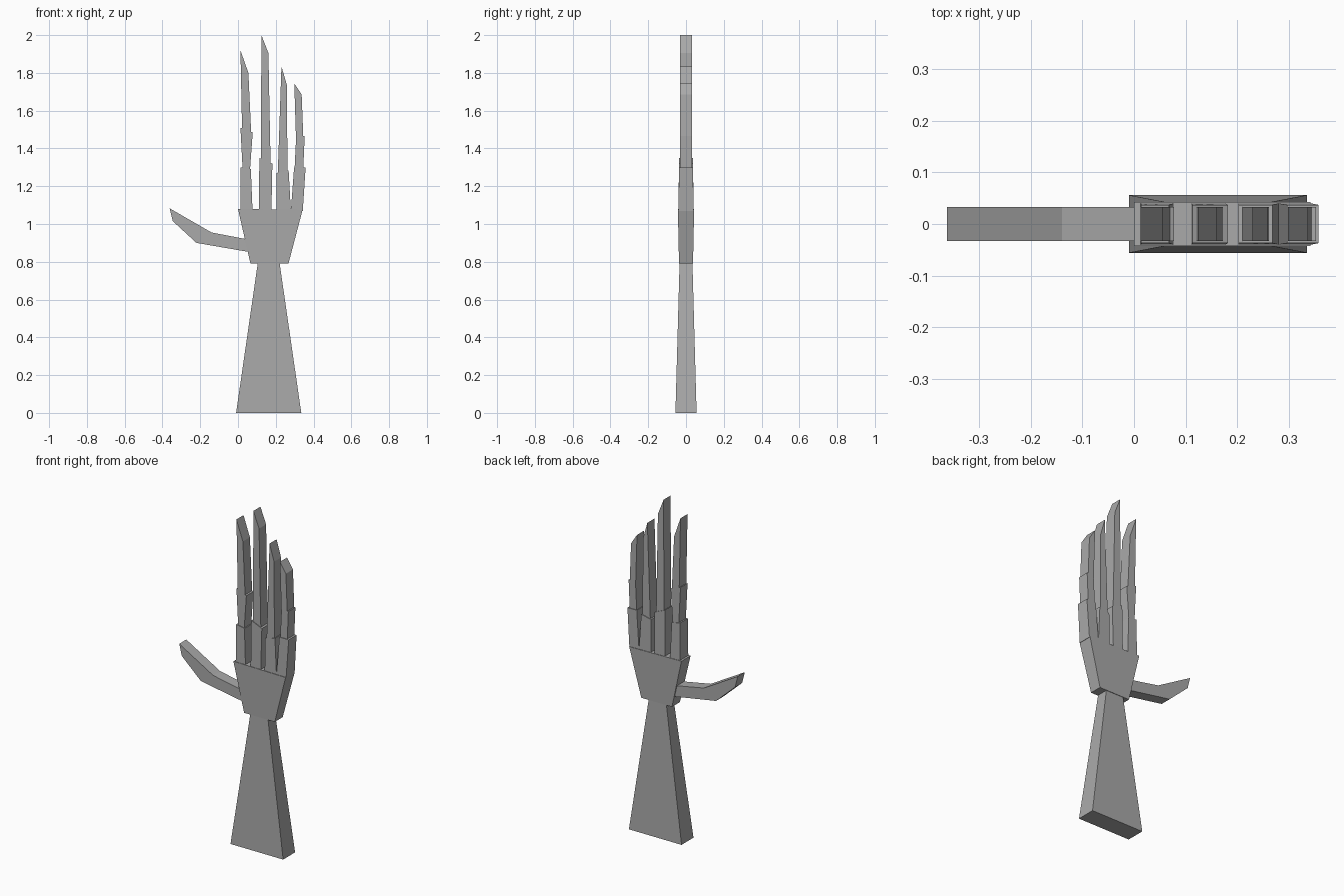
import bpy
import bmesh

cube = bpy.data.objects.get("Cube")
if cube:
    bpy.data.objects.remove(cube, do_unlink=True)

grey = bpy.data.materials.new("plain grey")
grey.use_nodes = True
grey.diffuse_color = (0.4, 0.4, 0.4, 1)
grey.node_tree.nodes["Principled BSDF"].inputs["Base Color"].default_value = (0.4, 0.4, 0.4, 1)


def slab(name, outline, depths, faces=None):
    """Thicken a front outline of (x, z) points; depths gives half thickness per point."""
    if isinstance(depths, float):
        depths = [depths] * len(outline)
    bm = bmesh.new()
    front = [bm.verts.new((x, -d, z)) for (x, z), d in zip(outline, depths)]
    back = [bm.verts.new((x, d, z)) for (x, z), d in zip(outline, depths)]
    n = len(outline)
    for loop in faces or [range(n)]:
        bm.faces.new([front[i] for i in loop])
        bm.faces.new([back[i] for i in reversed(loop)])
    for i in range(n):
        j = (i + 1) % n
        bm.faces.new([front[j], front[i], back[i], back[j]])
    bmesh.ops.recalc_face_normals(bm, faces=bm.faces)
    mesh = bpy.data.meshes.new(name)
    bm.to_mesh(mesh)
    bm.free()
    mesh.materials.append(grey)
    obj = bpy.data.objects.new(name, mesh)
    bpy.context.collection.objects.link(obj)
    return obj


# Forearm and palm, both tapering to the wrist
slab("forearm", [(-0.01, 0), (0.335, 0), (0.22, 0.795), (0.105, 0.795)],
     [0.056, 0.056, 0.034, 0.034])
slab("palm", [(0.066, 0.79), (0.267, 0.79), (0.342, 1.075), (0.0, 1.08)],
     [0.037, 0.037, 0.043, 0.043])

# Thumb, bent once
slab("thumb", [(0.07, 0.85), (-0.22, 0.9), (-0.345, 1.015),
               (-0.362, 1.083), (-0.14, 0.955), (0.07, 0.915)],
     0.033, [(0, 1, 4, 5), (1, 2, 3, 4)])

# Fingers: each segment is bottom left, bottom right, top right, top left
fingers = {
    "index": [
        [(0.013, 1.07), (0.077, 1.07), (0.068, 1.29), (0.014, 1.3)],
        [(0.025, 1.28), (0.063, 1.28), (0.078, 1.485), (0.013, 1.51)],
        [(0.022, 1.48), (0.07, 1.48), (0.055, 1.8), (0.013, 1.92)]],
    "middle": [
        [(0.111, 1.07), (0.177, 1.07), (0.182, 1.32), (0.113, 1.35)],
        [(0.121, 1.3), (0.173, 1.3), (0.161, 1.905), (0.124, 2.0)]],
    "ring": [
        [(0.203, 1.07), (0.28, 1.07), (0.268, 1.285), (0.203, 1.27)],
        [(0.21, 1.25), (0.262, 1.25), (0.259, 1.735), (0.23, 1.835)]],
    "little": [
        [(0.28, 1.07), (0.343, 1.07), (0.358, 1.3), (0.297, 1.3)],
        [(0.299, 1.28), (0.345, 1.28), (0.353, 1.465), (0.308, 1.465)],
        [(0.307, 1.45), (0.346, 1.45), (0.337, 1.685), (0.298, 1.745)]],
}
for finger, segments in fingers.items():
    for part, outline in zip(("base", "middle", "tip"), segments):
        depths = [0.04, 0.04, 0.037, 0.037] if part == "base" else 0.033
        slab(f"{finger}_finger_{part}", outline, depths)
